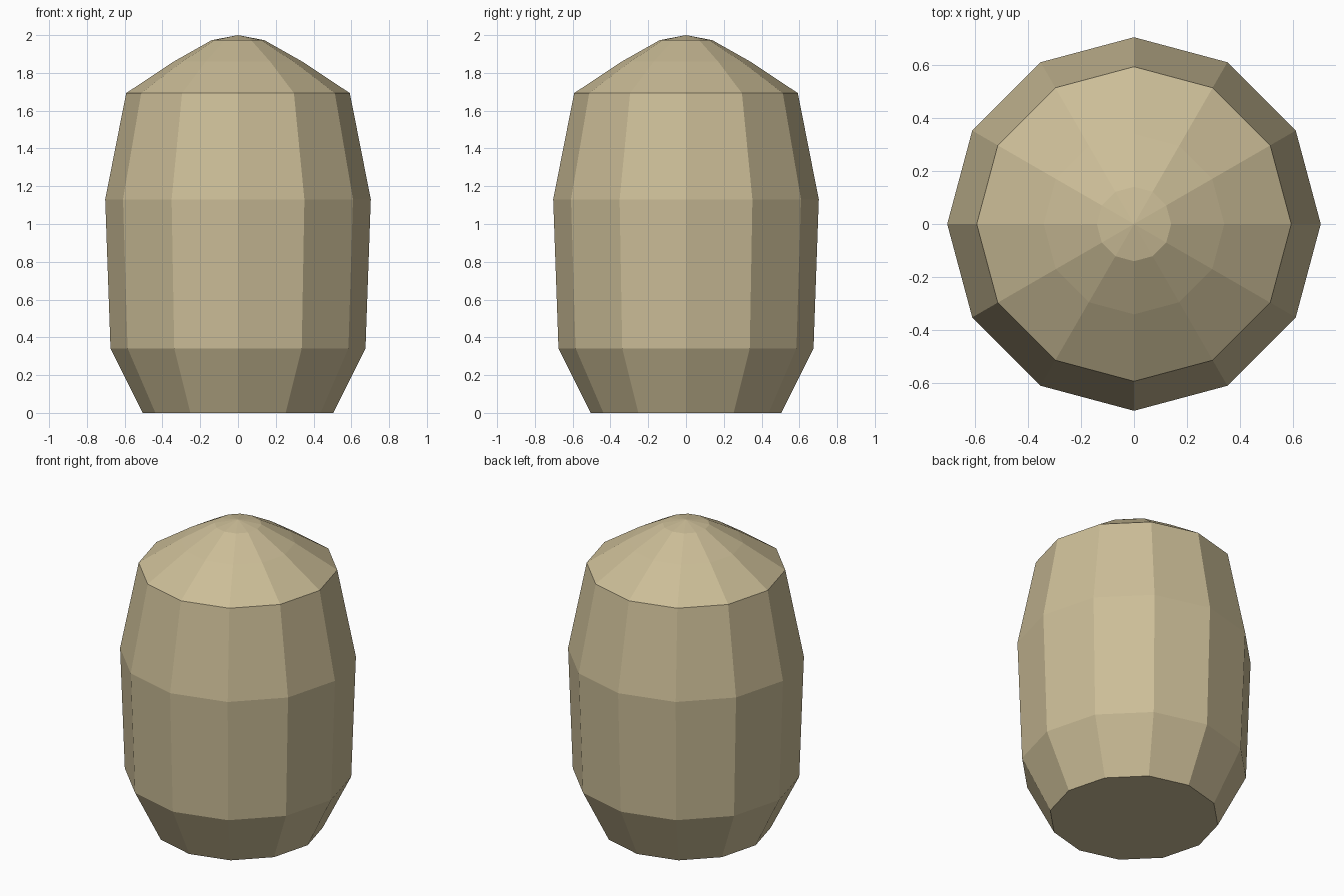
import bpy
import bmesh
from math import cos, sin, tau

SIDES = 12

if "Cube" in bpy.data.objects:
    bpy.data.objects.remove(bpy.data.objects["Cube"], do_unlink=True)

# Single sandy tan colour
tan = bpy.data.materials.new("sandy_tan")
tan.use_nodes = True
colour = (0.60, 0.51, 0.31, 1.0)
tan.diffuse_color = colour
tan.node_tree.nodes["Principled BSDF"].inputs["Base Color"].default_value = colour

# Barrel profile as (radius, height), from the base up to the cap
profile = [(0.505, 0), (0.675, 0.342), (0.703, 1.13), (0.592, 1.693),
           (0.34, 1.86), (0.14, 1.973)]

bm = bmesh.new()
rings = [[bm.verts.new((r * cos(tau * i / SIDES), r * sin(tau * i / SIDES), z))
          for i in range(SIDES)] for r, z in profile]
apex = bm.verts.new((0, 0, 2))

# Flat base, side bands and pointed cap
bm.faces.new(reversed(rings[0]))
for i in range(SIDES):
    j = (i + 1) % SIDES
    for low, high in zip(rings, rings[1:]):
        bm.faces.new((low[i], low[j], high[j], high[i]))
    bm.faces.new((rings[-1][i], rings[-1][j], apex))

mesh = bpy.data.meshes.new("barrel_body")
bm.to_mesh(mesh)
bm.free()
mesh.materials.append(tan)
bpy.context.collection.objects.link(bpy.data.objects.new("barrel_body", mesh))
